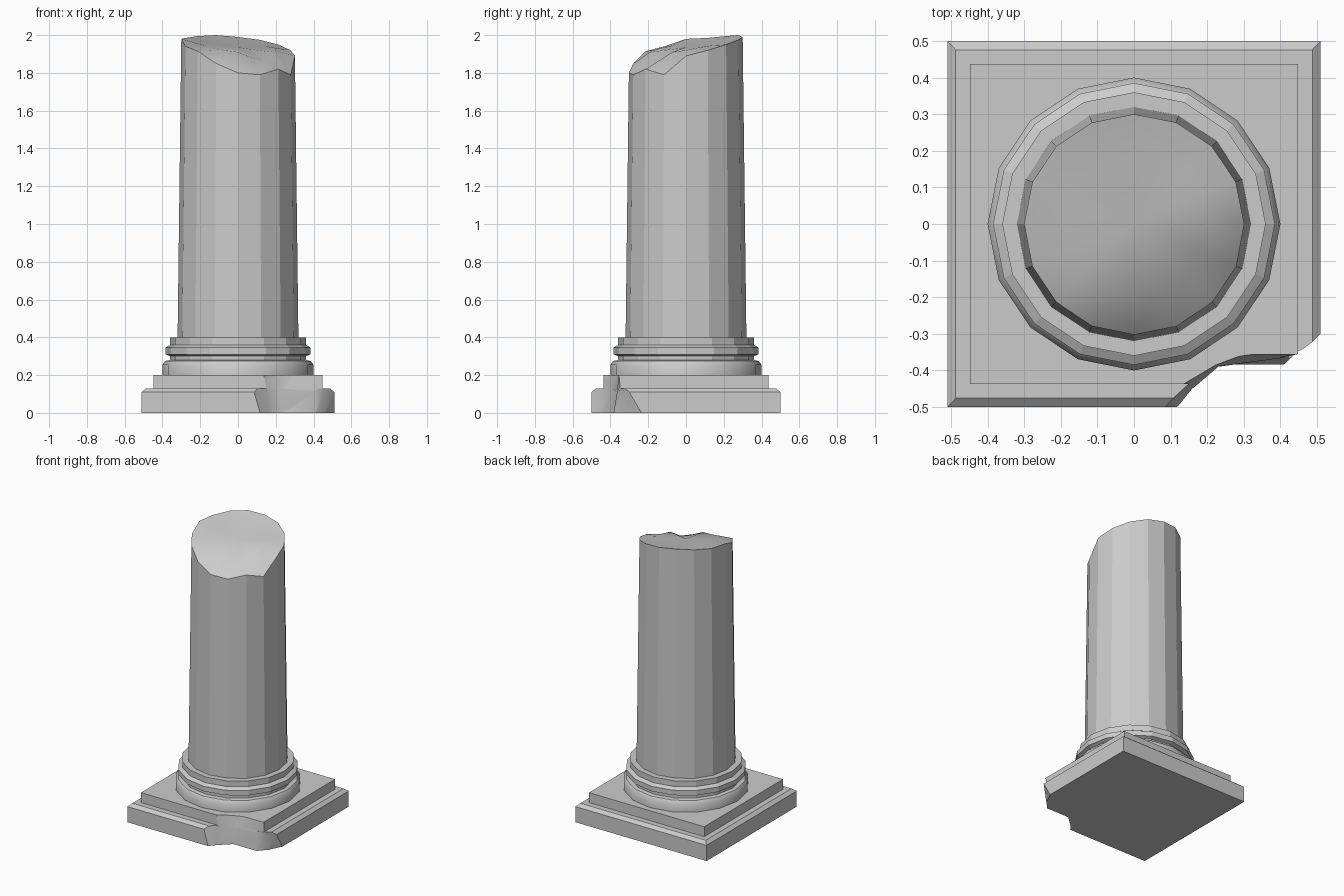
import bpy, bmesh, math

if "Cube" in bpy.data.objects:
    bpy.data.objects.remove(bpy.data.objects["Cube"])

SIDES = 16


def loft(name, rings, smooth_levels=(), tip=None):
    """Skin a stack of equal-length rings, cap the ends, optionally with a tip point."""
    bm = bmesh.new()
    levels = [[bm.verts.new(p) for p in ring] for ring in rings]
    n = len(levels[0])
    for k, (a, b) in enumerate(zip(levels, levels[1:])):
        for i in range(n):
            j = (i + 1) % n
            f = bm.faces.new((a[i], a[j], b[j], b[i]))
            f.smooth = k in smooth_levels
    bm.faces.new(levels[0][::-1])
    if tip:
        t = bm.verts.new(tip)
        for i in range(n):
            bm.faces.new((levels[-1][i], levels[-1][(i + 1) % n], t)).smooth = True
    else:
        bm.faces.new(levels[-1])
    bmesh.ops.recalc_face_normals(bm, faces=bm.faces)
    mesh = bpy.data.meshes.new(name)
    bm.to_mesh(mesh)
    bm.free()
    obj = bpy.data.objects.new(name, mesh)
    bpy.context.collection.objects.link(obj)
    return obj


def circle(radius, z):
    """Ring of points; z is one height or a list with one height per side."""
    hs = z if isinstance(z, list) else [z] * SIDES
    step = 2 * math.pi / SIDES
    return [(radius * math.cos(i * step), radius * math.sin(i * step), h)
            for i, h in enumerate(hs)]


def rect(hx, hy, z):
    return [(-hx, -hy, z), (hx, -hy, z), (hx, hy, z), (-hx, hy, z)]


# Two-step square plinth
lower = loft("lower_plinth", [rect(.51, .5, 0), rect(.51, .5, .11), rect(.487, .476, .13)])
upper = loft("upper_plinth", [rect(.448, .437, .12), rect(.448, .437, .2)])

# Broken corner: a stack of irregular outlines cut out of both steps
bite = [
    (-.01, [(.12, -.5), (.16, -.45), (.23, -.385), (.41, -.385), (.46, -.33), (.51, -.23)]),
    (.11, [(.085, -.5), (.15, -.44), (.23, -.39), (.41, -.365), (.45, -.345), (.51, -.30)]),
    (.22, [(.10, -.5), (.135, -.435), (.22, -.385), (.30, -.355), (.45, -.355), (.51, -.33)]),
]
rings = []
for z, pts in bite:
    outline = [(pts[0][0] - .03, -.6)] + pts + [(.6, pts[-1][1] + .06), (.6, -.6)]
    rings.append([(x, y, z) for x, y in outline])
cutter = loft("corner_cutter", rings, smooth_levels=(0, 1))
cutter.hide_render = True
for slab in (lower, upper):
    mod = slab.modifiers.new("broken_corner", 'BOOLEAN')
    mod.operation = 'DIFFERENCE'
    mod.solver = 'EXACT'
    mod.object = cutter
    bpy.context.view_layer.objects.active = slab
    bpy.ops.object.modifier_apply(modifier=mod.name)
bpy.data.objects.remove(cutter)

# Round moulded base
profile = [(.40, .195), (.40, .255), (.385, .275), (.36, .28), (.36, .30),
           (.385, .31), (.385, .345), (.36, .36), (.36, .40)]
loft("moulded_base", [circle(r, z) for r, z in profile], smooth_levels=(0, 1))

# Tapered shaft with a broken top: rim heights, inner heights, centre
rim = [1.89, 1.92, 1.95, 1.975, 1.99, 2.0, 1.995, 1.985,
       1.98, 1.94, 1.915, 1.85, 1.80, 1.79, 1.82, 1.79]
inner = [1.92, 1.935, 1.945, 1.955, 1.965, 1.97, 1.97, 1.965,
         1.955, 1.945, 1.93, 1.92, 1.91, 1.88, 1.87, 1.91]
rim_ring = []
for i, h in enumerate(rim):
    r = .32 - .02 * (h - .4) / 1.6
    a = 2 * math.pi * i / SIDES
    rim_ring.append((r * math.cos(a), r * math.sin(a), h))
loft("broken_shaft", [circle(.32, .39), rim_ring, circle(.19, inner)],
     smooth_levels=(1,), tip=(0, 0, 1.935))
